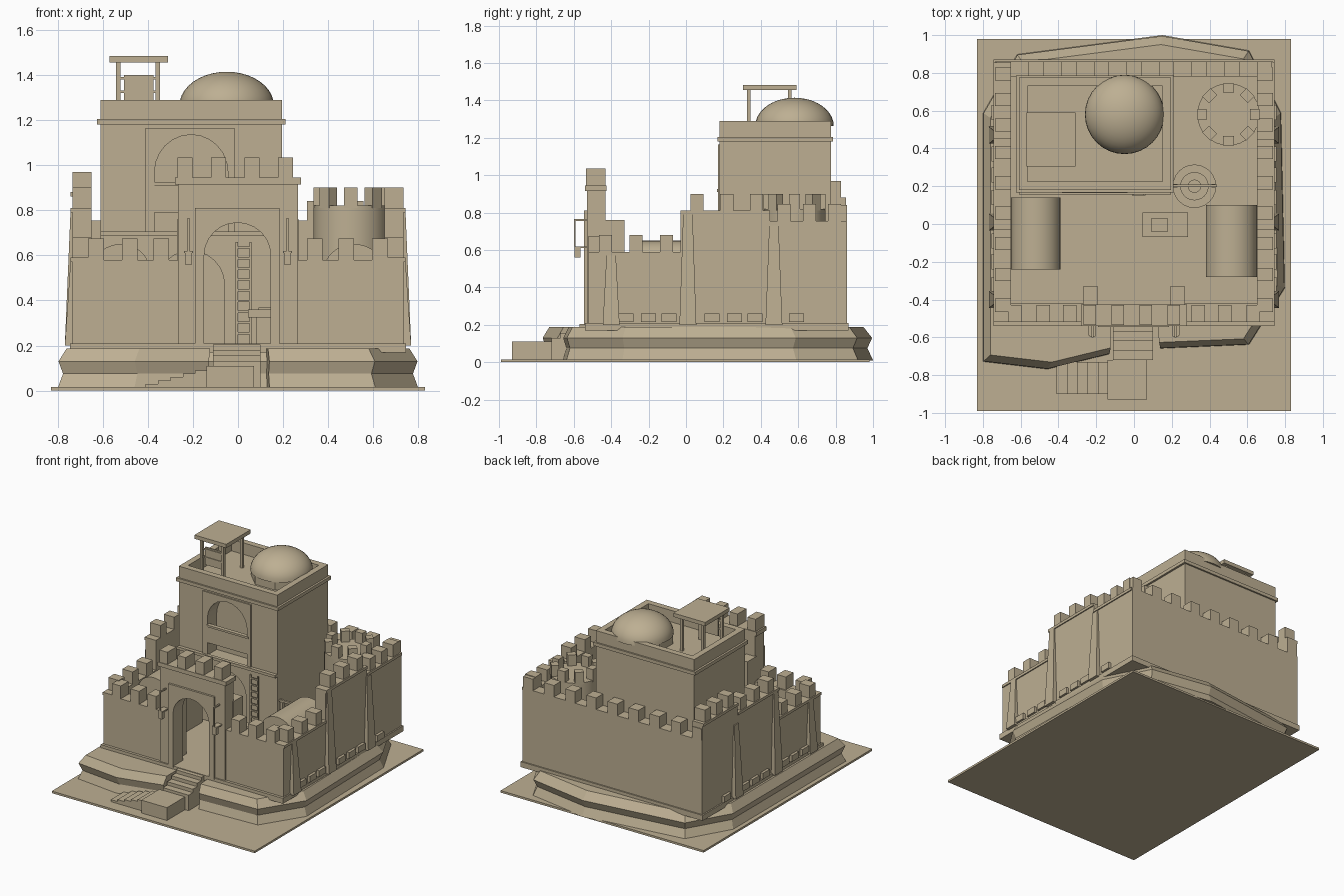
import bpy
import bmesh
import math
from mathutils import Matrix, Vector

if "Cube" in bpy.data.objects:
    bpy.data.objects.remove(bpy.data.objects["Cube"], do_unlink=True)

SAND = (0.51, 0.43, 0.29, 1.0)
sandstone = bpy.data.materials.new("sandstone")
sandstone.use_nodes = True
sandstone.diffuse_color = SAND
sandstone.node_tree.nodes["Principled BSDF"].inputs["Base Color"].default_value = SAND


def finish(name, bm, smooth=False):
    """Turn a bmesh into a named, coloured object."""
    bmesh.ops.recalc_face_normals(bm, faces=bm.faces)
    mesh = bpy.data.meshes.new(name)
    bm.to_mesh(mesh)
    bm.free()
    mesh.materials.append(sandstone)
    obj = bpy.data.objects.new(name, mesh)
    bpy.context.collection.objects.link(obj)
    if smooth:
        bpy.ops.object.select_all(action="DESELECT")
        obj.select_set(True)
        bpy.context.view_layer.objects.active = obj
        bpy.ops.object.shade_smooth_by_angle(angle=math.radians(35))
    return obj


def add_box(bm, x0, x1, y0, y1, z0, z1, turn=None):
    size = Matrix.Diagonal((x1 - x0, y1 - y0, z1 - z0, 1))
    place = Matrix.Translation(((x0 + x1) / 2, (y0 + y1) / 2, (z0 + z1) / 2))
    bmesh.ops.create_cube(bm, size=1, matrix=(turn or Matrix()) @ place @ size)


def boxes(name, *items):
    bm = bmesh.new()
    for item in items:
        add_box(bm, *item)
    return finish(name, bm)


def prism(name, points, offset, smooth=False):
    """Extrude a flat outline of 3D points along an offset."""
    bm = bmesh.new()
    face = bm.faces.new([bm.verts.new(p) for p in points])
    result = bmesh.ops.extrude_face_region(bm, geom=[face], use_keep_orig=True)
    moved = [v for v in result["geom"] if isinstance(v, bmesh.types.BMVert)]
    bmesh.ops.translate(bm, verts=moved, vec=Vector(offset))
    return finish(name, bm, smooth)


def arc(x0, x1, spring, apex, steps=12):
    mid, half = (x0 + x1) / 2, (x1 - x0) / 2
    angles = [math.pi * (1 - i / steps) for i in range(steps + 1)]
    return [(mid + half * math.cos(a), spring + (apex - spring) * math.sin(a)) for a in angles]


def arch_wall(name, x, y, z, opening, spring, apex):
    """Wall slab with an arched opening that starts at its foot."""
    a, b = opening
    outline = [(x[0], z[0]), (a, z[0])] + arc(a, b, spring, apex)
    outline += [(b, z[0]), (x[1], z[0]), (x[1], z[1]), (x[0], z[1])]
    prism(name, [(px, y[0], pz) for px, pz in outline], (0, y[1] - y[0], 0))


def cylinder(bm, x, y, z0, z1, radius, sides, turn=0):
    place = Matrix.Translation((x, y, (z0 + z1) / 2)) @ Matrix.Rotation(turn, 4, "Z")
    bmesh.ops.create_cone(bm, cap_ends=True, segments=sides, radius1=radius,
                          radius2=radius, depth=z1 - z0, matrix=place)


def spread(start, end, count):
    return [start + (end - start) * i / (count - 1) for i in range(count)]


# Ground plate and waisted rock plinth
boxes("ground_plate", (-0.83, 0.83, -0.99, 0.98, 0, 0.015))
rock = [(-0.8, -0.73), (-0.46, -0.77), (-0.13, -0.69), (-0.13, -0.54), (0.13, -0.54),
        (0.14, -0.66), (0.61, -0.64), (0.8, -0.34), (0.78, 0.59), (0.61, 0.92),
        (0.15, 1.0), (-0.62, 0.9), (-0.8, 0.59)]
bm = bmesh.new()
rings = [[bm.verts.new((x * s, y * s, z)) for x, y in rock]
         for z, s in ((0.01, 1), (0.075, 0.97), (0.13, 0.995), (0.187, 0.95))]
for low, high in zip(rings, rings[1:]):
    for i in range(len(rock)):
        j = (i + 1) % len(rock)
        bm.faces.new((low[i], low[j], high[j], high[i]))
bm.faces.new(rings[0])
bm.faces.new(rings[-1])
finish("rock_plinth", bm)
boxes("courtyard_floor", (-0.745, 0.745, -0.54, 0.87, 0.17, 0.21))

# Entry stairs: a straight flight, a landing and a side flight
boxes("front_stairs", *[(-0.11, 0.1, -0.72 + 0.05 * i, -0.5, 0.01, 0.13 + 0.025 * i)
                        for i in range(4)])
boxes("landing", (-0.14, 0.07, -0.93, -0.72, 0.01, 0.11))
boxes("side_stairs", *[(-0.41 + 0.055 * i, -0.14, -0.9, -0.73, 0.01, 0.03 + 0.015 * i)
                       for i in range(5)])

# Curtain walls, their copings and merlons, listed as (start, end, top, merlons)
OUT, IN, FOOT = 0.735, 0.65, 0.2
FRONT, BACK, M = -0.52, 0.855, 0.09
for side, label in ((-1, "right"), (1, "left")):
    tall = 0.88 if side < 0 else 0.755
    runs = [(FRONT, -0.03, 0.59, 3), (-0.03, 0.45, 0.81, 3), (0.45, BACK, tall, 3)]
    for n, (y0, y1, top, count) in enumerate(runs):
        def span(a, b):
            return sorted((side * a, side * b))
        boxes(f"{label}_wall_{n}", (*span(IN, OUT), y0, y1, FOOT, top),
              (*span(IN, OUT + 0.008), y0, y1, top - 0.02, top))
        pitch = (y1 - y0) / count
        boxes(f"{label}_merlons_{n}",
              *[(*span(IN, OUT), y0 + pitch * (i + 0.55) - 0.035,
                 y0 + pitch * (i + 0.55) + 0.035, top, top + M) for i in range(count)])
    # Tapering buttresses with low stone blocks between them
    for n, (y, top) in enumerate(((-0.4, 0.57), (0.01, 0.79), (0.47, 0.73))):
        wedge = bmesh.new()
        verts = []
        for z, half, reach in ((0.2, 0.045, 0.768), (top, 0.025, OUT + 0.008)):
            verts.append([wedge.verts.new((side * x, y + s * half, z))
                          for x, s in ((IN, -1), (reach, -1), (reach, 1), (IN, 1))])
        for i in range(4):
            j = (i + 1) % 4
            wedge.faces.new((verts[0][i], verts[0][j], verts[1][j], verts[1][i]))
        wedge.faces.new(verts[0])
        wedge.faces.new(verts[1])
        finish(f"{label}_buttress_{n}", wedge)
    blocks = [-0.32, -0.2, -0.09, 0.14, 0.26, 0.37, 0.59]
    boxes(f"{label}_foot_blocks",
          *[(*span(IN, 0.755), y - 0.04, y + 0.04, 0.215, 0.26) for y in blocks])
    # Front wall half
    boxes(f"{label}_front_wall", (*span(0.2, OUT), FRONT, -0.42, FOOT, 0.58))
    boxes(f"{label}_front_merlons",
          *[(*span(x - 0.035, x + 0.035), FRONT, -0.43, 0.58, 0.675)
            for x in (0.34, 0.48, 0.63)])
    # Inner pier and hanging lantern beside the gate
    boxes(f"{label}_gate_pier", (*span(0.19, 0.27), -0.44, -0.33, FOOT, 0.76))
    boxes(f"{label}_lantern", (*span(0.215, 0.225), -0.6, -0.53, 0.755, 0.765),
          (*span(0.215, 0.225), -0.6, -0.59, 0.62, 0.76),
          (*span(0.2, 0.24), -0.59, -0.53, 0.61, 0.62),
          (*span(0.205, 0.235), -0.595, -0.565, 0.56, 0.62))
boxes("back_wall", (-OUT, OUT, 0.78, 0.86, FOOT, 0.755))
boxes("back_merlons", *[(x - 0.04, x + 0.04, 0.78, 0.86, 0.755, 0.84)
                        for x in spread(-0.69, 0.69, 9)])

# Gatehouse
arch_wall("gate_body", (-0.265, 0.265), (-0.53, -0.43), (FOOT, 0.93), (-0.15, 0.145), 0.6, 0.745)
arch_wall("gate_frame", (-0.19, 0.185), (-0.545, -0.53), (FOOT, 0.81), (-0.15, 0.145), 0.6, 0.745)
boxes("gate_cap", (-0.28, 0.28, -0.54, -0.425, 0.915, 0.945))
boxes("gate_merlons", *[(x - 0.033, x + 0.033, -0.535, -0.43, 0.945, 1.035)
                        for x in spread(-0.235, 0.21, 4)])

# Keep: core, two arched facade storeys, raised panel, ledge and balcony
L, R, NEAR, FAR = -0.61, 0.195, 0.18, 0.775
boxes("keep_core", (L, R, 0.28, FAR, FOOT, 1.2))
arch_wall("keep_lower_front", (L, R), (NEAR, 0.28), (FOOT, 0.7), (-0.36, -0.06), 0.47, 0.62)
arch_wall("keep_upper_front", (L, R), (NEAR, 0.28), (0.7, 1.2), (-0.37, -0.045), 0.97, 1.135)
arch_wall("keep_panel", (-0.41, -0.015), (0.17, NEAR), (0.7, 1.165), (-0.37, -0.045), 0.97, 1.135)
boxes("keep_ledge", (L, R, 0.155, NEAR, 0.685, 0.705))
boxes("balcony", (-0.37, -0.045, 0.175, 0.19, 0.79, 0.91), (-0.38, -0.035, 0.165, 0.195, 0.91, 0.925))
boxes("keep_cornice", (L - 0.015, R + 0.015, NEAR - 0.012, FAR + 0.012, 1.18, 1.205))
T = 0.045
boxes("keep_parapet", (L, R, NEAR, NEAR + T, 1.2, 1.29), (L, R, FAR - T, FAR, 1.2, 1.29),
      (L, L + T, NEAR, FAR, 1.2, 1.29), (R - T, R, NEAR, FAR, 1.2, 1.29))
boxes("ladder", (-0.01, 0.0, 0.15, 0.16, FOOT, 0.66), (0.05, 0.06, 0.15, 0.16, FOOT, 0.66),
      *[(0, 0.05, 0.15, 0.16, z, z + 0.01) for z in spread(0.25, 0.63, 9)])

# Dome on an eight-sided drum
bm = bmesh.new()
cylinder(bm, -0.05, 0.58, 1.2, 1.265, 0.21, 8, math.pi / 8)
finish("dome_drum", bm)
bm = bmesh.new()
bmesh.ops.create_uvsphere(bm, u_segments=32, v_segments=20, radius=0.21)
bmesh.ops.bisect_plane(bm, geom=bm.verts[:] + bm.edges[:] + bm.faces[:],
                       plane_co=(0, 0, 0), plane_no=(0, 0, -1), clear_outer=True)
bmesh.ops.holes_fill(bm, edges=[e for e in bm.edges if e.is_boundary])
bmesh.ops.transform(bm, verts=bm.verts, matrix=Matrix.Translation((-0.05, 0.58, 1.263))
                    @ Matrix.Diagonal((1, 1, 0.72, 1)))
finish("dome", bm, True)

# Rooftop canopy
boxes("canopy_roof", (-0.57, -0.31, 0.305, 0.59, 1.455, 1.483))
boxes("canopy_posts", *[(x - 0.01, x + 0.01, y - 0.01, y + 0.01, 1.2, 1.456)
                        for x in (-0.53, -0.355) for y in (0.335, 0.555)])
boxes("canopy_rails", *[(-0.53, -0.355, 0.33, 0.34, z, z + 0.01) for z in (1.32, 1.38)])
boxes("canopy_screen", (-0.505, -0.375, 0.335, 0.345, 1.27, 1.4))

# Round corner turret with a ring of merlons
bm = bmesh.new()
cylinder(bm, 0.5, 0.58, FOOT, 0.82, 0.165, 32)
finish("turret", bm, True)
bm = bmesh.new()
for i in range(8):
    turn = Matrix.Translation((0.5, 0.58, 0)) @ Matrix.Rotation(i * math.pi / 4, 4, "Z")
    add_box(bm, 0.115, 0.165, -0.03, 0.03, 0.81, 0.9, turn)
finish("turret_merlons", bm)

# Vaulted rooms against the side walls
for label, x0, x1, y0, y1 in (("right", -0.65, -0.39, -0.24, 0.14), ("left", 0.38, 0.65, -0.28, 0.1)):
    outline = [(x0, FOOT)] + arc(x0, x1, 0.53, 0.65, 16) + [(x1, FOOT)]
    prism(f"{label}_vault", [(x, y0, z) for x, z in outline], (0, y1 - y0, 0), True)

# Courtyard well with its winch beam, and the work table
bm = bmesh.new()
cylinder(bm, 0.32, 0.2, FOOT, 0.23, 0.115, 24)
cylinder(bm, 0.32, 0.2, FOOT, 0.33, 0.075, 24)
cylinder(bm, 0.32, 0.2, FOOT, 0.34, 0.035, 24)
finish("well", bm, True)
boxes("well_frame", (0.2, 0.44, 0.195, 0.21, 0.5, 0.515),
      *[(x - 0.01, x + 0.01, 0.193, 0.212, FOOT, 0.5) for x in (0.22, 0.42)])
boxes("table", (0.045, 0.285, -0.07, 0.06, 0.325, 0.36),
      (0.08, 0.27, -0.05, 0.04, FOOT, 0.33), (0.09, 0.18, -0.04, 0.03, 0.35, 0.368))
